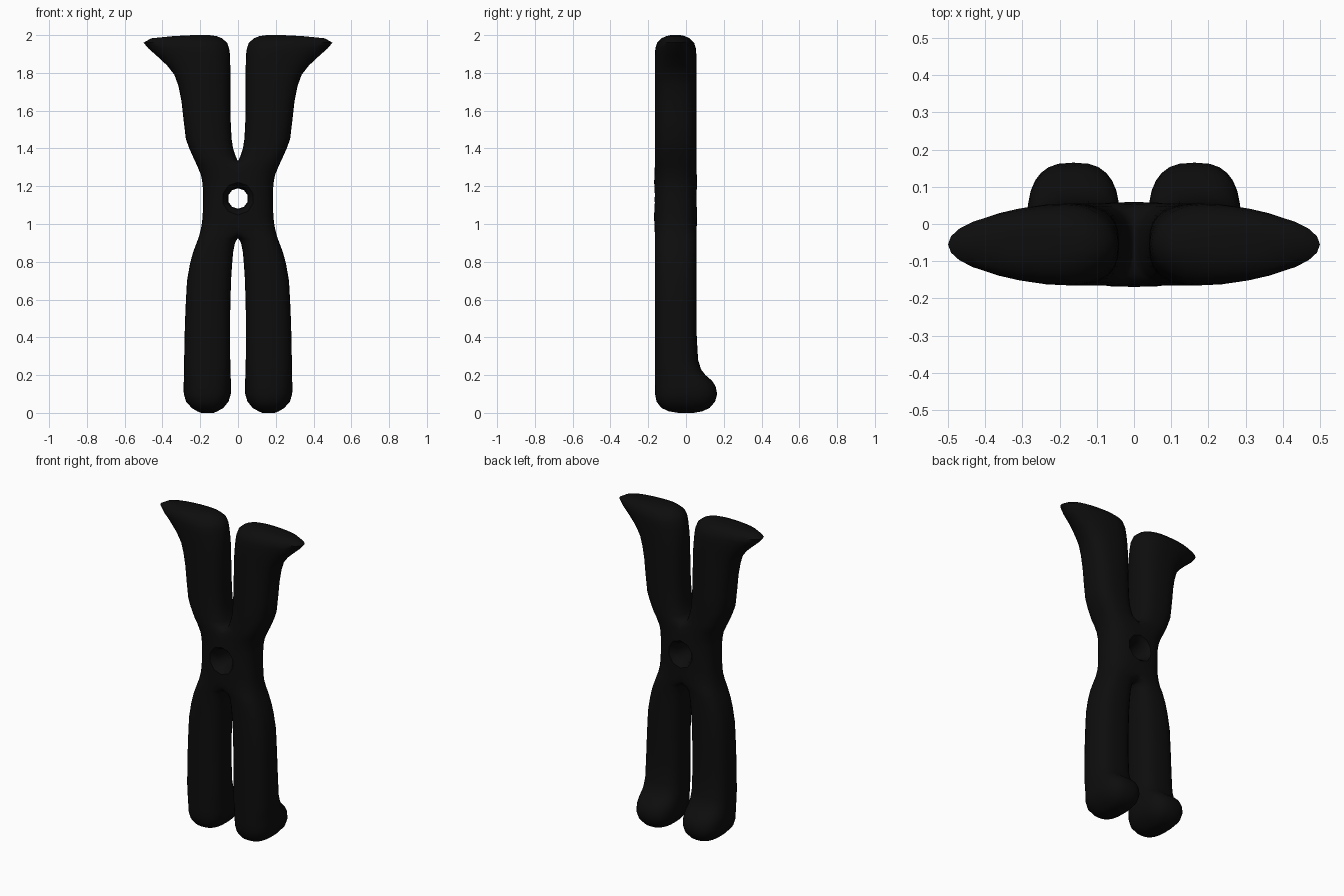
import bpy, bmesh, math

black = bpy.data.materials.new("black")
black.diffuse_color = (0.004, 0.004, 0.004, 1)

# Lower leg and foot: z, inner x, outer x, front y, back y
LEG = [
    (0.000, 0.130, 0.195, -0.040, 0.040),
    (0.008, 0.110, 0.215, -0.090, 0.085),
    (0.026, 0.078, 0.245, -0.130, 0.125),
    (0.060, 0.050, 0.275, -0.156, 0.154),
    (0.100, 0.038, 0.287, -0.164, 0.165),
    (0.140, 0.037, 0.288, -0.165, 0.157),
    (0.170, 0.038, 0.287, -0.165, 0.138),
    (0.200, 0.039, 0.286, -0.165, 0.103),
    (0.230, 0.040, 0.286, -0.165, 0.080),
    (0.280, 0.041, 0.285, -0.165, 0.064),
    (0.400, 0.042, 0.283, -0.165, 0.057),
]
# Waist, arm and flared tip: z, inner x, outer x, inset of front and back
ARM = [
    (0.55, 0.041, 0.278, 0), (0.70, 0.037, 0.270, 0), (0.79, 0.031, 0.254, 0),
    (0.85, 0.026, 0.238, 0), (0.90, 0.016, 0.219, 0), (0.922, 0.003, 0.211, 0),
    (0.95, -0.06, 0.202, 0), (0.99, -0.13, 0.193, -0.002), (1.04, -0.187, 0.187, -0.004),
    (1.13, -0.185, 0.185, -0.006), (1.21, -0.187, 0.187, -0.004),
    (1.26, -0.13, 0.196, -0.002), (1.31, -0.06, 0.217, 0), (1.338, 0.003, 0.230, 0),
    (1.36, 0.013, 0.240, 0), (1.40, 0.026, 0.258, 0), (1.45, 0.034, 0.276, 0),
    (1.55, 0.039, 0.288, 0), (1.65, 0.040, 0.299, 0), (1.73, 0.040, 0.315, 0),
    (1.79, 0.040, 0.337, 0), (1.84, 0.041, 0.376, 0), (1.894, 0.042, 0.434, 0),
    (1.93, 0.047, 0.475, 0.003), (1.96, 0.058, 0.500, 0.012),
    (1.983, 0.085, 0.460, 0.035), (1.995, 0.115, 0.340, 0.062), (2.0, 0.15, 0.240, 0.085),
]
ROWS = LEG + [(z, a, b, -0.165 + i, 0.055 - i) for z, a, b, i in ARM]
SIDES = 28


def spow(v, e):
    return math.copysign(abs(v) ** e, v)


def section(bm, z, xi, xo, y0, y1):
    """Rounded cross-section; wide sections become a pointed egg."""
    inner = (xo - xi) / 2 if xo - xi < 0.27 or xi < 0 else min(0.135, (xo - xi) / 2)
    cx, cy, ry = xi + inner, (y0 + y1) / 2, (y1 - y0) / 2
    n = 2.7 - 0.7 * min(1, max(0, (xo - max(xi, 0) - 0.25) / 0.15))
    ring = []
    for k in range(SIDES):
        t = 2 * math.pi * k / SIDES
        c, s = spow(math.cos(t), 2 / n), spow(math.sin(t), 2 / n)
        ring.append(bm.verts.new((cx + c * (xo - cx if c > 0 else inner), cy + s * ry, z)))
    return ring


def loft(name, rings_fn, clip=False):
    bm = bmesh.new()
    rings = rings_fn(bm)
    for a, b in zip(rings, rings[1:]):
        m = len(a)
        for k in range(m):
            bm.faces.new((a[k], a[(k + 1) % m], b[(k + 1) % m], b[k]))
    bm.faces.new(rings[0][::-1])
    bm.faces.new(rings[-1])
    bmesh.ops.recalc_face_normals(bm, faces=bm.faces[:])
    if clip:  # keep the right half only
        bmesh.ops.bisect_plane(bm, geom=bm.verts[:] + bm.edges[:] + bm.faces[:],
                               dist=1e-5, plane_co=(0, 0, 0), plane_no=(1, 0, 0),
                               clear_inner=True)
    me = bpy.data.meshes.new(name)
    bm.to_mesh(me)
    bm.free()
    me.materials.append(black)
    ob = bpy.data.objects.new(name, me)
    bpy.context.collection.objects.link(ob)
    return ob


# Right half of the body, mirrored across the waist
body = loft("body", lambda bm: [section(bm, *r) for r in ROWS], clip=True)
mir = body.modifiers.new("mirror", 'MIRROR')
mir.merge_threshold = 0.0005

# Hourglass cutter for the waist hole
HOLE = [(-0.22, 0.115), (-0.168, 0.086), (-0.15, 0.07), (-0.12, 0.058), (-0.055, 0.054),
        (0.01, 0.058), (0.04, 0.07), (0.058, 0.086), (0.11, 0.115)]


def hole_rings(bm):
    return [[bm.verts.new((r * math.cos(math.tau * (k + 0.5) / 10), y,
                           1.135 + r * math.sin(math.tau * (k + 0.5) / 10)))
             for k in range(10)] for y, r in HOLE]


cutter = loft("hole_cutter", hole_rings)
cutter.hide_render = True
cut = body.modifiers.new("hole", 'BOOLEAN')
cut.object = cutter
cut.operation = 'DIFFERENCE'
cut.solver = 'EXACT'

# Apply modifiers and smooth
bpy.context.view_layer.objects.active = body
body.select_set(True)
cutter.select_set(False)
for name in ("mirror", "hole"):
    bpy.ops.object.modifier_apply(modifier=name)
bpy.ops.object.shade_smooth_by_angle(angle=math.radians(50))
bpy.data.objects.remove(cutter)
